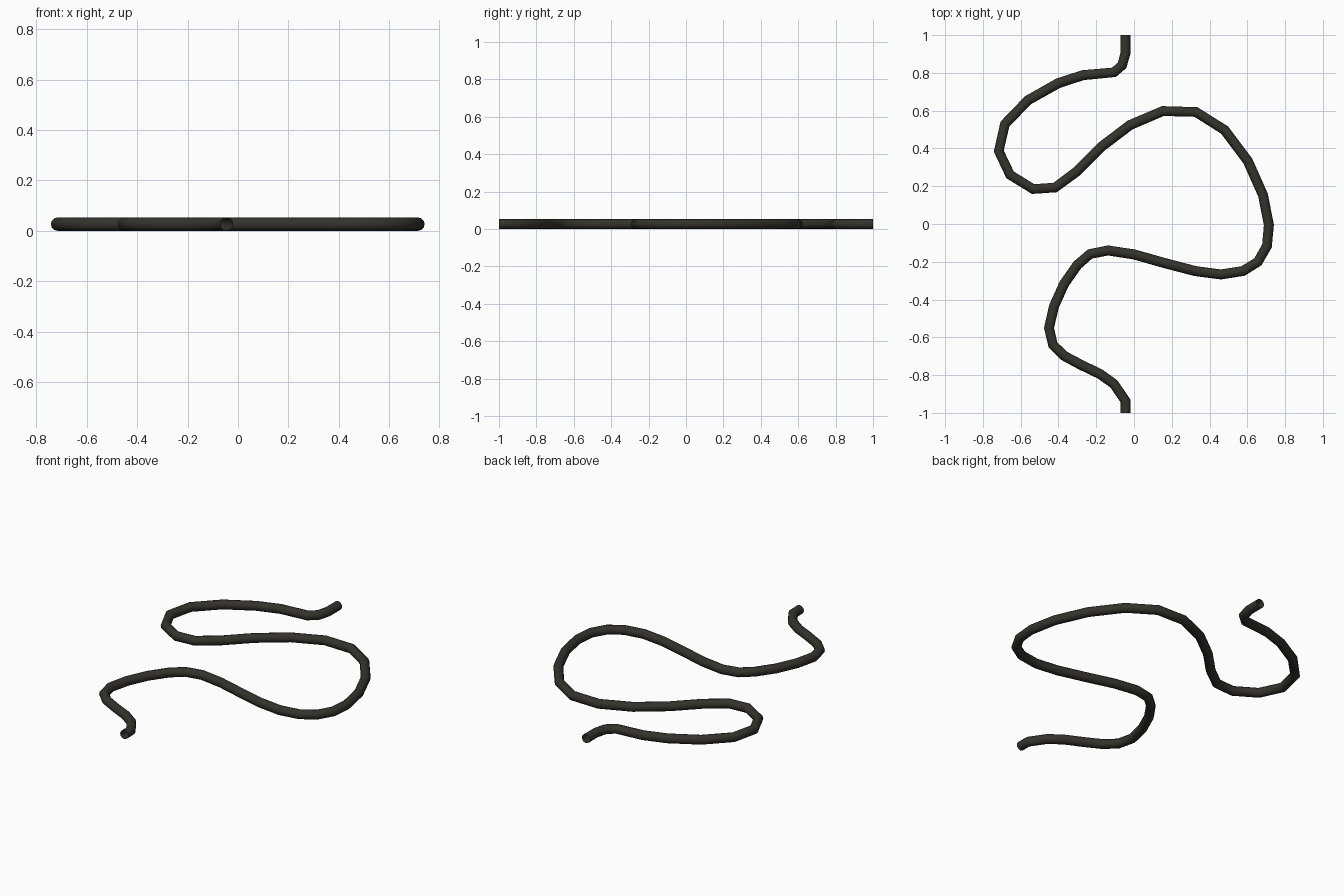
import bpy

if "Cube" in bpy.data.objects:
    bpy.data.objects.remove(bpy.data.objects["Cube"])

R = 0.0265  # tube radius

# Centre line of the winding hose, from back to front
path = [
    (-.045, 1.0), (-.045, .905), (-.063, .84), (-.106, .803), (-.27, .788),
    (-.40, .746), (-.56, .656), (-.683, .53), (-.716, .386), (-.656, .26),
    (-.534, .185), (-.418, .193), (-.307, .275), (-.175, .407), (-.021, .524),
    (.153, .598), (.328, .593), (.48, .497), (.603, .333), (.683, .153),
    (.714, -.005), (.704, -.116), (.656, -.20), (.577, -.249), (.46, -.267),
    (.323, -.249), (.159, -.206), (0, -.161), (-.138, -.14), (-.233, -.159),
    (-.30, -.217), (-.37, -.317), (-.423, -.434), (-.45, -.55), (-.429, -.64),
    (-.37, -.698), (-.28, -.746), (-.18, -.794), (-.106, -.847),
    (-.045, -.937), (-.045, -1.0),
]

# Dark rubber colour
rubber = bpy.data.materials.new("dark_rubber")
rubber.diffuse_color = (0.034, 0.032, 0.025, 1)
rubber.use_nodes = True
rubber.node_tree.nodes["Principled BSDF"].inputs["Base Color"].default_value = rubber.diffuse_color

# Round open-ended tube swept along the path
curve = bpy.data.curves.new("hose", "CURVE")
curve.dimensions = "3D"
curve.bevel_depth = R
curve.bevel_resolution = 4
curve.use_fill_caps = False
spline = curve.splines.new("POLY")
spline.points.add(len(path) - 1)
for point, (x, y) in zip(spline.points, path):
    point.co = (x, y, R, 1)
curve.materials.append(rubber)

hose = bpy.data.objects.new("hose", curve)
bpy.context.collection.objects.link(hose)
bpy.context.view_layer.objects.active = hose
hose.select_set(True)
bpy.ops.object.convert(target="MESH")
bpy.ops.object.shade_smooth()
